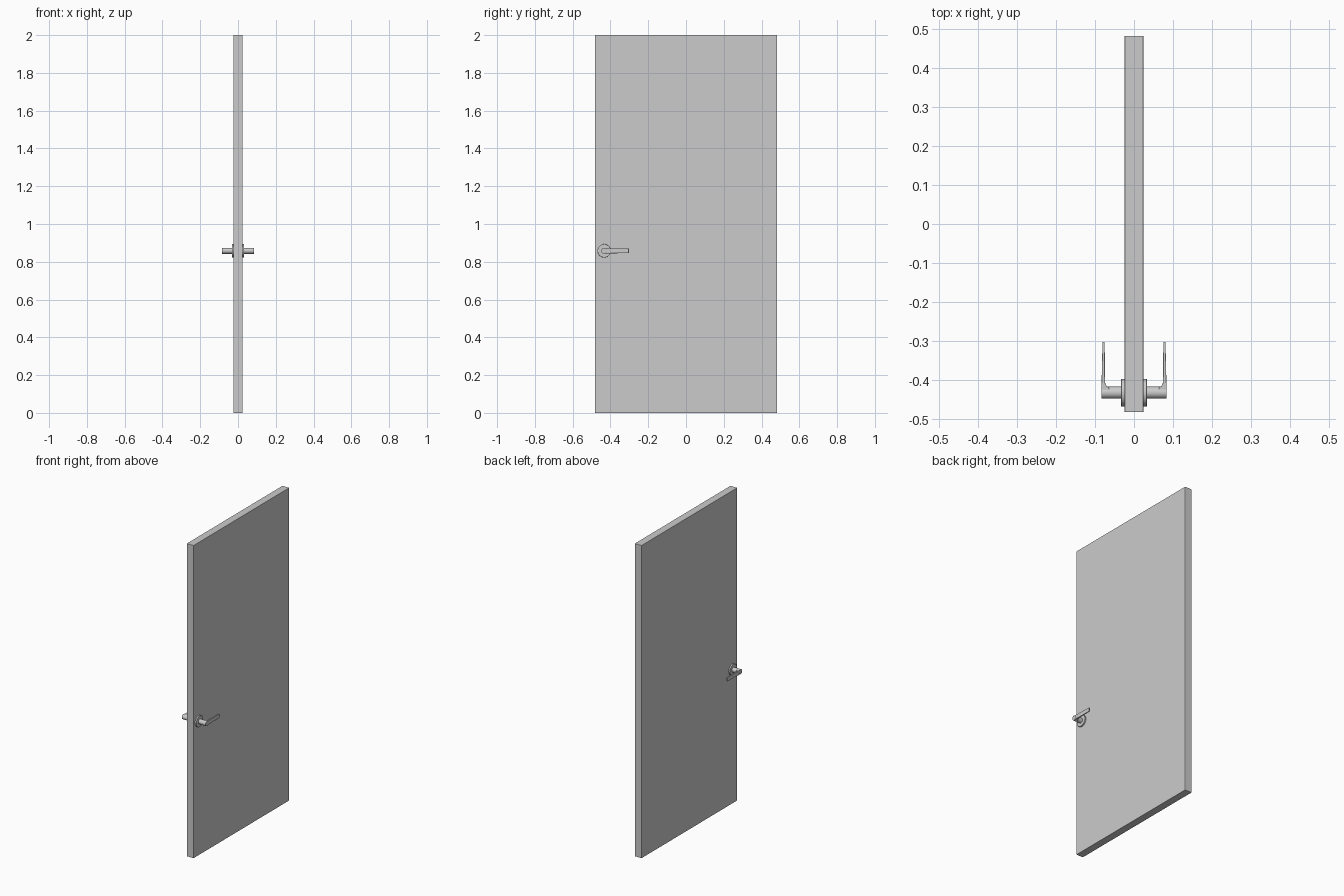
import bpy, bmesh, math

if "Cube" in bpy.data.objects:
    bpy.data.objects.remove(bpy.data.objects["Cube"])

HY, HZ = -0.433, 0.858   # handle axis


def finish(name, bm, bevel=0, mirror=False, smooth=False):
    bmesh.ops.recalc_face_normals(bm, faces=bm.faces)
    mesh = bpy.data.meshes.new(name)
    bm.to_mesh(mesh)
    bm.free()
    ob = bpy.data.objects.new(name, mesh)
    bpy.context.collection.objects.link(ob)
    if bevel:
        m = ob.modifiers.new("Bevel", 'BEVEL')
        m.width, m.segments = bevel, 2
        m.limit_method, m.angle_limit = 'ANGLE', math.radians(40)
    if mirror:
        ob.modifiers.new("Mirror", 'MIRROR').use_axis = (True, False, False)
    if smooth:
        bpy.ops.object.select_all(action='DESELECT')
        ob.select_set(True)
        bpy.context.view_layer.objects.active = ob
        bpy.ops.object.shade_smooth_by_angle(angle=math.radians(35))
    return ob


def disc(name, radius, x0, x1, bevel):
    # cylinder along x, mirrored to the other face of the door
    bm = bmesh.new()
    ring = [bm.verts.new((x0, HY + radius * math.cos(a), HZ + radius * math.sin(a)))
            for a in (math.tau * i / 40 for i in range(40))]
    face = bm.faces.new(ring)
    ext = bmesh.ops.extrude_face_region(bm, geom=[face])
    for v in ext["geom"]:
        if isinstance(v, bmesh.types.BMVert):
            v.co.x = x1
    return finish(name, bm, bevel, True, True)


# door slab
bm = bmesh.new()
bmesh.ops.create_cube(bm, size=1)
for v in bm.verts:
    v.co = (v.co.x * 0.048, v.co.y * 0.966, v.co.z * 2 + 1)
finish("door_panel", bm, bevel=0.001)

# round plates and spindles on both faces
disc("handle_rosettes", 0.0355, 0.023, 0.033, 0.001)
disc("handle_spindles", 0.0155, 0.03, 0.084, 0.0006)

# levers: cross-sections along y as (y, inner x, outer x, half height)
sections = [(HY, 0.064, 0.0836, 0.0130), (-0.420, 0.064, 0.0836, 0.0134),
            (-0.4165, 0.0695, 0.0835, 0.0134), (-0.412, 0.0730, 0.0834, 0.0134),
            (-0.405, 0.0745, 0.0832, 0.0134), (-0.360, 0.0750, 0.0822, 0.0128),
            (-0.303, 0.0752, 0.0808, 0.0120)]
bm = bmesh.new()
rings = [[bm.verts.new((x, y, HZ + s * h))
          for x, s in ((xi, -1), (xo, -1), (xo, 1), (xi, 1))]
         for y, xi, xo, h in sections]
for a, b in zip(rings, rings[1:]):
    for i in range(4):
        j = (i + 1) % 4
        bm.faces.new((a[i], a[j], b[j], b[i]))
bm.faces.new(rings[0])
bm.faces.new(rings[-1])
finish("handle_levers", bm, 0.0008, True, True)
